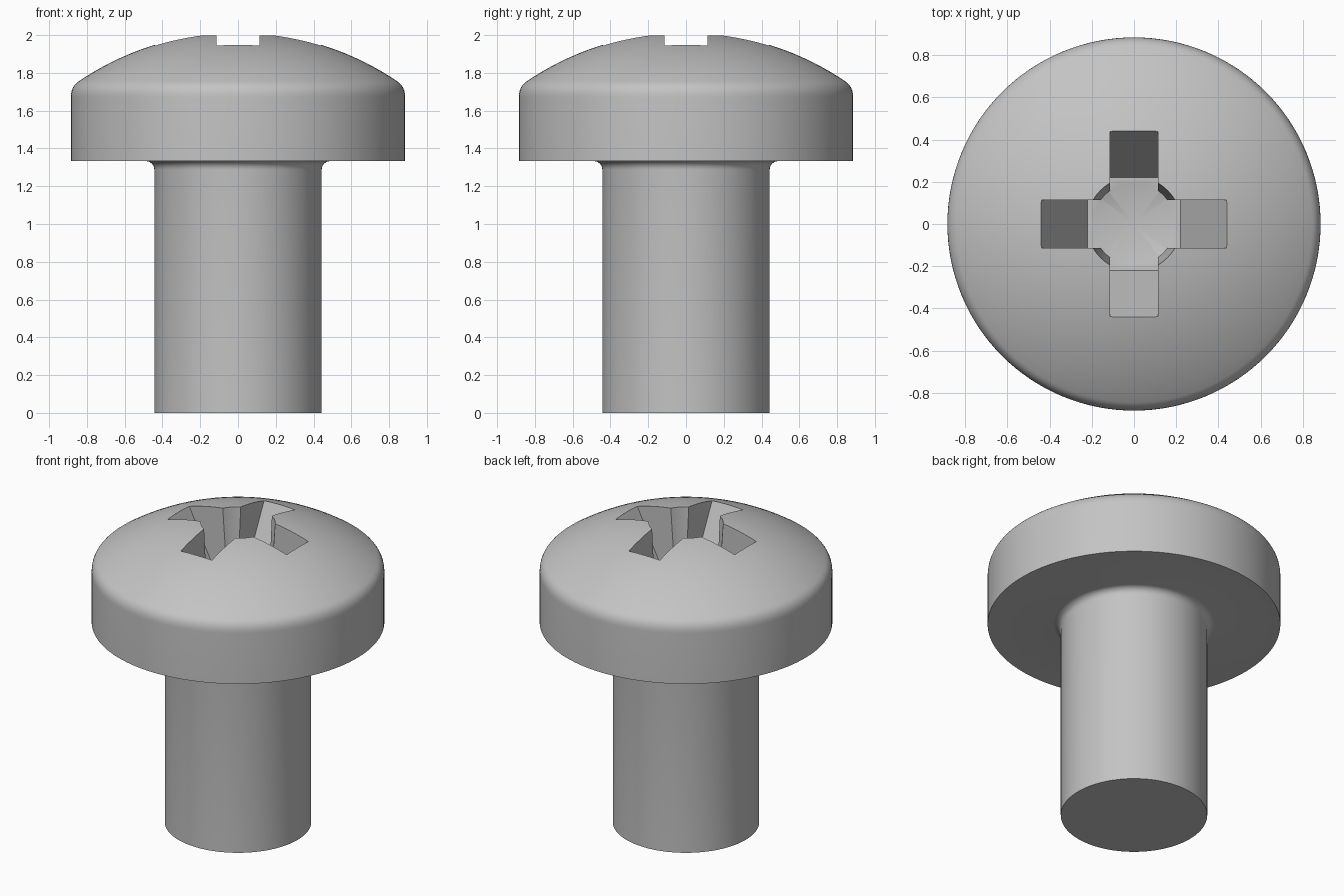
import bpy, bmesh, math
from mathutils import Matrix

if "Cube" in bpy.data.objects:
    bpy.data.objects.remove(bpy.data.objects["Cube"])

SEGMENTS = 128

steel = bpy.data.materials.new("plain grey steel")
steel.diffuse_color = (0.55, 0.55, 0.55, 1)
steel.use_nodes = True
steel.node_tree.nodes["Principled BSDF"].inputs["Base Color"].default_value = steel.diffuse_color


def finish(name, bm):
    bmesh.ops.recalc_face_normals(bm, faces=bm.faces)
    mesh = bpy.data.meshes.new(name)
    bm.to_mesh(mesh)
    bm.free()
    ob = bpy.data.objects.new(name, mesh)
    mesh.materials.append(steel)
    bpy.context.collection.objects.link(ob)
    return ob


def lathe(name, profile):
    """Spin an (r, z) profile that starts and ends on the axis."""
    bm = bmesh.new()
    verts = [bm.verts.new((r, 0, z)) for r, z in profile]
    edges = [bm.edges.new(p) for p in zip(verts, verts[1:])]
    bmesh.ops.spin(bm, geom=verts + edges, cent=(0, 0, 0), axis=(0, 0, 1),
                   angle=math.tau, steps=SEGMENTS, use_duplicate=False)
    bmesh.ops.remove_doubles(bm, verts=bm.verts, dist=1e-5)
    return finish(name, bm)


def slot(name, angle):
    """Cutter for two opposite arms: a prism whose ends slope inwards."""
    half, outline = 0.115, [(-0.22, 1.5), (0.22, 1.5), (0.566, 2.2), (-0.566, 2.2)]
    bm = bmesh.new()
    face = bm.faces.new([bm.verts.new((x, -half, z)) for x, z in outline])
    ext = bmesh.ops.extrude_face_region(bm, geom=[face])
    bmesh.ops.translate(bm, vec=(0, 2 * half, 0),
                        verts=[g for g in ext["geom"] if isinstance(g, bmesh.types.BMVert)])
    bm.transform(Matrix.Rotation(angle, 4, "Z"))
    return finish(name, bm)


# screw body: shank, fillet under the head, straight rim, domed top
R, APEX = 1.5, 2.0147
dome = lambda r: APEX - R + math.sqrt(R * R - r * r)
profile = [(0, 0), (0.443, 0)]
f = 0.045
profile += [(0.443 + f * (1 - math.cos(a)), 1.333 - f + f * math.sin(a))
            for a in (i * math.pi / 12 for i in range(7))]
profile += [(0.885, 1.333)]
p0, p1, p2 = (0.885, 1.67), (0.885, 1.727), (0.845, dome(0.845))   # rounded shoulder
for i in range(9):
    t = i / 8
    profile.append(tuple((1 - t) ** 2 * a + 2 * t * (1 - t) * b + t * t * c
                         for a, b, c in zip(p0, p1, p2)))
profile += [(r, dome(r)) for r in (0.845 * (1 - i / 20) for i in range(1, 20))]
profile += [(0, APEX)]
screw = lathe("screw", profile)

# cross recess: tapered central hole with a shallow pit, plus two crossing slots
hole = lathe("recess_hole_cutter", [(0, 1.435), (0.195, 1.501), (0.225, 2.0), (0.237, 2.2), (0, 2.2)])
cutters = [hole, slot("recess_slot_x_cutter", 0), slot("recess_slot_y_cutter", math.pi / 2)]

bpy.context.view_layer.objects.active = screw
for cutter in cutters:
    cutter.hide_render = True
    mod = screw.modifiers.new("recess", "BOOLEAN")
    mod.operation, mod.solver, mod.object = "DIFFERENCE", "EXACT", cutter
    bpy.ops.object.modifier_apply(modifier=mod.name)
for cutter in cutters:
    bpy.data.objects.remove(cutter)

# smooth round surfaces, crisp edges
bpy.ops.object.select_all(action="DESELECT")
screw.select_set(True)
bpy.ops.object.shade_smooth_by_angle(angle=math.radians(25))
